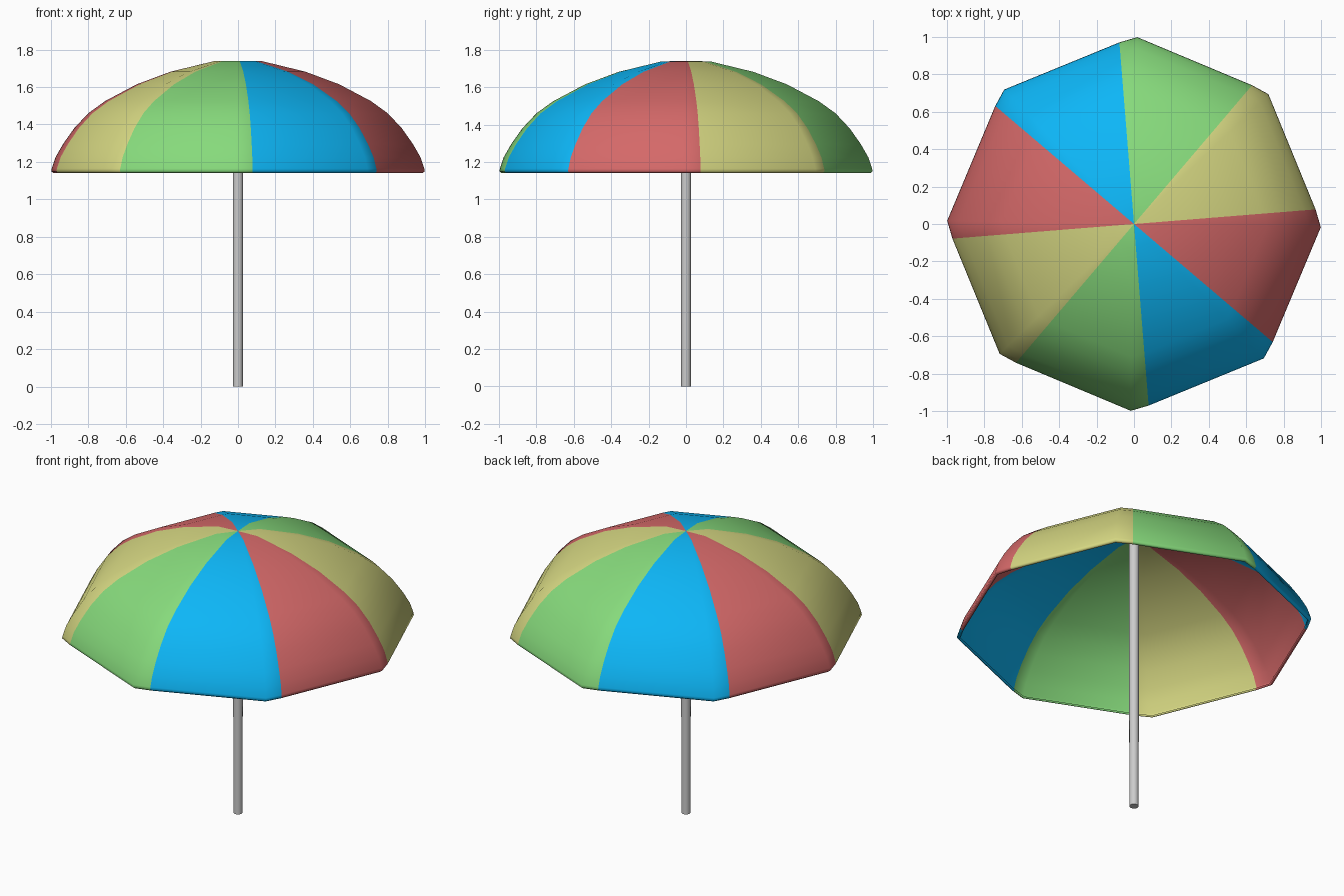
import bpy, bmesh, math

if "Cube" in bpy.data.objects:
    bpy.data.objects.remove(bpy.data.objects["Cube"])

# Panel colours, repeating around the canopy
COLOURS = [("yellow", (0.66, 0.67, 0.22)), ("green", (0.24, 0.70, 0.20)),
           ("blue", (0.004, 0.47, 0.93)), ("red", (0.66, 0.14, 0.14))]

# Canopy profile: radius at the corners, height
PROFILE = [(0.13, 1.738), (0.36, 1.682), (0.54, 1.615), (0.71, 1.525),
           (0.80, 1.46), (0.875, 1.38), (0.935, 1.295), (0.975, 1.225),
           (0.995, 1.165), (0.998, 1.15), (0.985, 1.14)]


def canopy_ring(bm, r, z):
    """Octagon ring with an extra vertex where each panel seam lies."""
    ring = []
    for k in range(8):
        for deg, scale in ((4.6, 0.975), (44.0, 1.0)):
            a = math.radians(deg + 45 * k)
            ring.append(bm.verts.new((r * scale * math.cos(a), r * scale * math.sin(a), z)))
    return ring


# Canopy of eight coloured panels
bm = bmesh.new()
apex = bm.verts.new((0, 0, 1.74))
rings = [canopy_ring(bm, r, z) for r, z in PROFILE]
for i in range(16):
    j = (i + 1) % 16
    panel = (i // 2) % 4
    faces = [bm.faces.new((apex, rings[0][i], rings[0][j]))]
    for upper, lower in zip(rings, rings[1:]):
        faces.append(bm.faces.new((upper[i], lower[i], lower[j], upper[j])))
    for f in faces:
        f.material_index = panel
        f.smooth = True
mesh = bpy.data.meshes.new("canopy")
bm.to_mesh(mesh)
bm.free()
canopy = bpy.data.objects.new("canopy", mesh)
bpy.context.collection.objects.link(canopy)
for name, rgb in COLOURS:
    mat = bpy.data.materials.new(name + "_fabric")
    mat.diffuse_color = (*rgb, 1)
    mat.use_nodes = True
    mat.node_tree.nodes["Principled BSDF"].inputs["Base Color"].default_value = mat.diffuse_color
    mesh.materials.append(mat)
cloth = canopy.modifiers.new("cloth_thickness", 'SOLIDIFY')
cloth.thickness = 0.012
cloth.offset = -1

# Pole
bpy.ops.mesh.primitive_cone_add(vertices=16, radius1=0.026, radius2=0.029,
                                depth=1.73, location=(0, 0, 0.865))
pole = bpy.context.object
pole.name = "pole"
bpy.ops.object.shade_smooth_by_angle(angle=math.radians(40))
